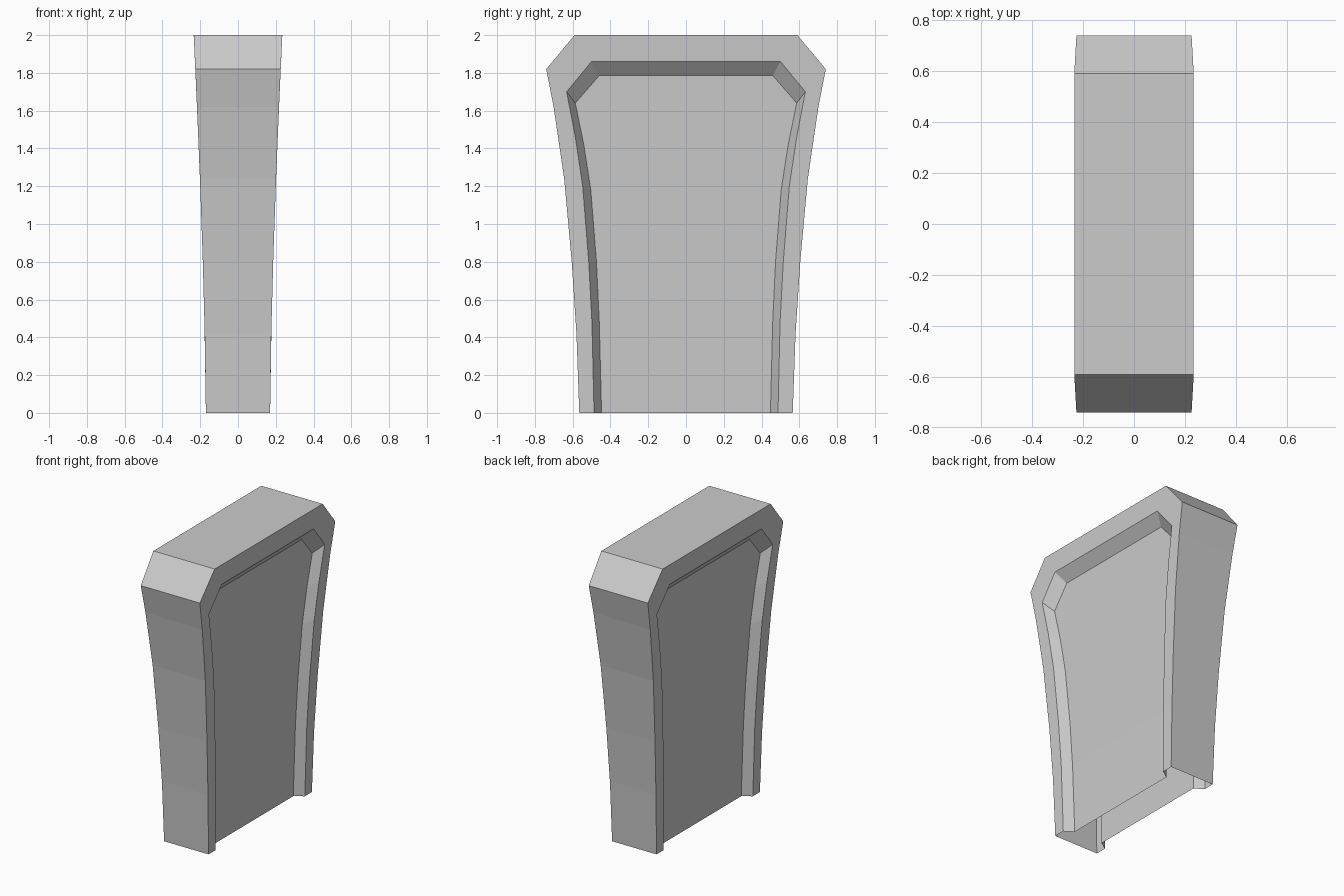
import bpy, bmesh

if "Cube" in bpy.data.objects:
    bpy.data.objects.remove(bpy.data.objects["Cube"])

# Half profiles (y, z) from the foot up to the top edge
OUTER = [(.565, 0), (.580, .42), (.605, .80), (.645, 1.24), (.701, 1.62), (.740, 1.82), (.590, 2.0)]
RIM = [(.487, 0), (.498, .48), (.515, .80), (.547, 1.20), (.586, 1.46), (.632, 1.70), (.500, 1.86)]
FLOOR = [(.447, 0), (.459, .48), (.474, .80), (.504, 1.18), (.541, 1.42), (.586, 1.64), (.460, 1.785)]
DEPTH = 0.06


def half_thickness(z):
    return 0.17 + 0.03 * (z / 1.2) ** 1.5


def arch(bm, half, side, sink=0.0):
    """Open arch of vertices: up the -y edge, across the top, down the +y edge."""
    path = [(-y, z) for y, z in half] + [(y, z) for y, z in reversed(half)]
    return [bm.verts.new((side * (half_thickness(z) - sink), y, z)) for y, z in path]


def bridge(bm, a, b):
    for i in range(len(a) - 1):
        bm.faces.new((a[i], a[i + 1], b[i + 1], b[i]))


bm = bmesh.new()
outers = []
for side in (-1, 1):
    outer = arch(bm, OUTER, side)
    rim = arch(bm, RIM, side)
    floor = arch(bm, FLOOR, side, DEPTH)
    outers.append(outer)
    # Raised border and sloping recess wall
    bridge(bm, outer, rim)
    bridge(bm, rim, floor)
    # Recessed panel, in rows from left edge to right edge
    n = len(FLOOR)
    bridge(bm, floor[:n], floor[::-1][:n])

# Edge band around sides and top; the underside stays open
bridge(bm, outers[0], outers[1])

bmesh.ops.recalc_face_normals(bm, faces=bm.faces[:])
mesh = bpy.data.meshes.new("flared_panel")
bm.to_mesh(mesh)
bm.free()
panel = bpy.data.objects.new("flared_panel", mesh)
bpy.context.collection.objects.link(panel)
